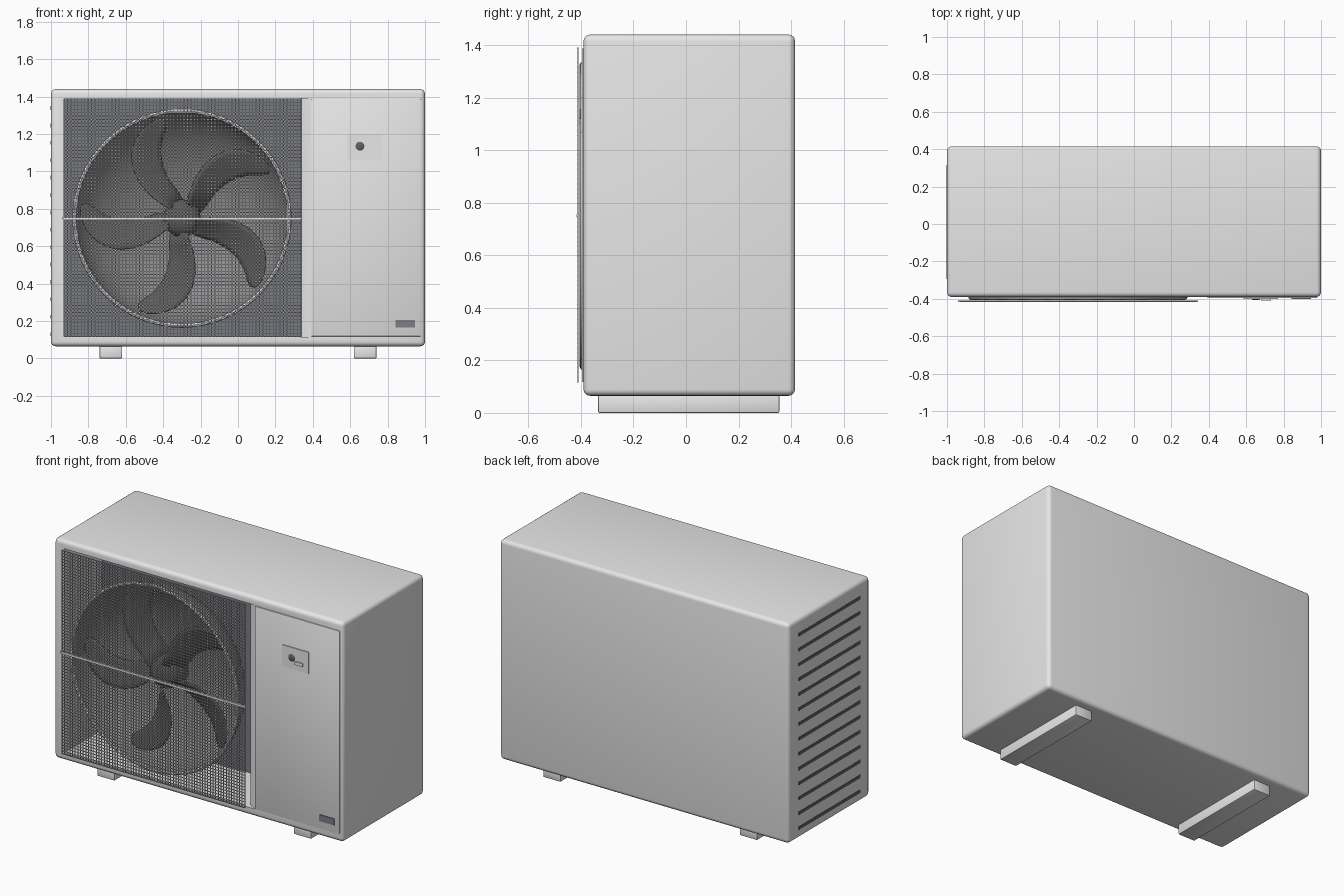
import bpy, bmesh, math
from mathutils import Vector

if "Cube" in bpy.data.objects:
    bpy.data.objects.remove(bpy.data.objects["Cube"])


def material(name, r, g, b):
    m = bpy.data.materials.new(name)
    m.diffuse_color = (r, g, b, 1)
    m.use_nodes = True
    m.node_tree.nodes["Principled BSDF"].inputs["Base Color"].default_value = m.diffuse_color
    return m


CASING = material("casing_white", 0.8, 0.8, 0.8)
WIRE = material("wire_light_grey", 0.62, 0.62, 0.63)
BOWL = material("shroud_grey", 0.28, 0.28, 0.29)
DARK = material("fan_dark_grey", 0.12, 0.12, 0.125)
BADGE = material("badge_blue_grey", 0.20, 0.21, 0.24)

FAN_X, FAN_Z = -0.30, 0.75


def finish(bm, name, mat, smooth=False, recalc=True):
    if recalc:
        bmesh.ops.recalc_face_normals(bm, faces=bm.faces)
    me = bpy.data.meshes.new(name)
    bm.to_mesh(me)
    bm.free()
    me.materials.append(mat)
    ob = bpy.data.objects.new(name, me)
    bpy.context.collection.objects.link(ob)
    if smooth:
        shade(ob)
    return ob


def shade(ob):
    bpy.ops.object.select_all(action='DESELECT')
    ob.select_set(True)
    bpy.context.view_layer.objects.active = ob
    bpy.ops.object.shade_smooth_by_angle(angle=math.radians(35))


def add_box(bm, x0, x1, y0, y1, z0, z1):
    verts = bmesh.ops.create_cube(bm, size=1)["verts"]
    for v in verts:
        v.co = Vector(((x0 + x1) / 2 + v.co.x * (x1 - x0),
                       (y0 + y1) / 2 + v.co.y * (y1 - y0),
                       (z0 + z1) / 2 + v.co.z * (z1 - z0)))


def box(name, mat, *dims, bevel=0.0, segments=2):
    bm = bmesh.new()
    add_box(bm, *dims)
    if bevel:
        bmesh.ops.bevel(bm, geom=bm.edges[:], offset=bevel, segments=segments,
                        profile=0.5, affect='EDGES')
    return finish(bm, name, mat, smooth=bevel > 0)


def lathe(name, mat, profile, cx, cz, steps=64, recalc=True):
    """Spin (radius, y) points around an axis parallel to y."""
    bm = bmesh.new()
    verts = [bm.verts.new((cx + r, y, cz)) for r, y in profile]
    edges = [bm.edges.new(p) for p in zip(verts, verts[1:])]
    bmesh.ops.spin(bm, geom=verts + edges, cent=(cx, 0, cz), axis=(0, 1, 0),
                   angle=math.tau, steps=steps)
    bmesh.ops.remove_doubles(bm, verts=bm.verts, dist=1e-4)
    if not recalc:
        # the shroud faces outward, away from the fan
        bmesh.ops.recalc_face_normals(bm, faces=bm.faces)
        f = max(bm.faces, key=lambda f: f.calc_center_median().y)
        if f.normal.y < 0:
            bmesh.ops.reverse_faces(bm, faces=bm.faces)
    return finish(bm, name, mat, smooth=True, recalc=recalc)


def cut(target, cutter):
    mod = target.modifiers.new("cut", 'BOOLEAN')
    mod.operation = 'DIFFERENCE'
    mod.solver = 'EXACT'
    mod.object = cutter
    bpy.context.view_layer.objects.active = target
    bpy.ops.object.modifier_apply(modifier=mod.name)
    bpy.data.objects.remove(cutter)


# Casing with rounded edges
casing = box("casing", CASING, -1, 1, -0.39, 0.415, 0.065, 1.44, bevel=0.025, segments=4)

# Fan bay, with a slanted right edge beside the service panel
bm = bmesh.new()
bay = [(-0.93, -0.5), (0.39, -0.5), (0.39, -0.39), (0.34, -0.36), (0.34, 0.0), (-0.93, 0.0)]
face = bm.faces.new([bm.verts.new((x, y, 0.115)) for x, y in bay])
ext = bmesh.ops.extrude_face_region(bm, geom=[face])["geom"]
bmesh.ops.translate(bm, vec=(0, 0, 1.275), verts=[v for v in ext if isinstance(v, bmesh.types.BMVert)])
cut(casing, finish(bm, "bay_cutter", CASING))
shade(casing)

# Grey back of the fan bay
box("bay_back", BADGE, -0.93, 0.34, -0.008, 0.0, 0.115, 1.39)

# Dark vent slots in the left side
bm = bmesh.new()
for i in range(14):
    z = 0.13 + i * 0.093
    add_box(bm, -1.002, -0.995, -0.295, 0.315, z - 0.01, z + 0.01)
finish(bm, "vent_slots", DARK)

# Feet
for side, x in (("left", -0.68), ("right", 0.68)):
    box(side + "_foot", CASING, x - 0.06, x + 0.06, -0.335, 0.355, 0, 0.068, bevel=0.005)

# Service panel with its handle plate, knob, tab and badge
box("service_panel", CASING, 0.392, 0.978, -0.396, -0.38, 0.118, 1.387, bevel=0.003)
box("handle_plate", CASING, 0.585, 0.77, -0.401, -0.394, 1.065, 1.2)
lathe("knob", DARK, [(0, -0.406), (0.018, -0.405), (0.025, -0.4), (0.025, -0.396)], 0.652, 1.135, 24)
box("handle_tab", CASING, 0.678, 0.732, -0.408, -0.4, 1.101, 1.121)
box("badge", BADGE, 0.842, 0.945, -0.4, -0.394, 0.165, 0.206)

# Fan shroud bowl and its front ring
arc = [math.radians(a) for a in range(0, 91, 9)]
lathe("fan_shroud", BOWL, [(0.57 * math.cos(a), -0.385 + 0.36 * math.sin(a)) for a in arc],
      FAN_X, FAN_Z, recalc=False)
circle = [math.radians(a) for a in range(0, 361, 45)]
lathe("shroud_ring", CASING, [(0.574 + 0.012 * math.cos(a), -0.393 + 0.012 * math.sin(a)) for a in circle],
      FAN_X, FAN_Z, 96)

# Fan hub
lathe("fan_hub", DARK, [(0, -0.35), (0.04, -0.346), (0.075, -0.33), (0.095, -0.305),
                        (0.1, -0.28), (0.1, -0.2), (0, -0.2)], FAN_X, FAN_Z, 40)

# Five swept blades: radius, start angle, end angle
sections = [(0.08, 143, 78), (0.15, 145, 100), (0.22, 144, 109), (0.30, 140, 110),
            (0.37, 135, 108), (0.43, 129, 104.5), (0.48, 122, 100.5),
            (0.515, 115, 99), (0.535, 109, 100), (0.543, 106, 102)]
bm = bmesh.new()
COLS = 6
for k in range(5):
    rows = []
    for r, a0, a1 in sections:
        row = []
        for c in range(COLS + 1):
            t = c / COLS
            a = math.radians(a0 + (a1 - a0) * t + 72 * k)
            y = -0.29 + (t - 0.5) * 0.08 * (a0 - a1) / 35 - 0.03 * r
            row.append(bm.verts.new((FAN_X + r * math.cos(a), y, FAN_Z + r * math.sin(a))))
        rows.append(row)
    for lo, hi in zip(rows, rows[1:]):
        for c in range(COLS):
            bm.faces.new((lo[c], lo[c + 1], hi[c + 1], hi[c]))
blades = finish(bm, "fan_blades", DARK, smooth=True)
thick = blades.modifiers.new("thickness", 'SOLIDIFY')
thick.thickness = 0.008
thick.offset = 0

# Wire guard across the bay
bm = bmesh.new()
X0, X1, Z0, Z1, HALF = -0.93, 0.335, 0.117, 1.388, 0.002
COUNT = 70
for i in range(COUNT):
    t = i / (COUNT - 1)
    x, z = X0 + (X1 - X0) * t, Z0 + (Z1 - Z0) * t
    add_box(bm, x - HALF, x + HALF, -0.413, -0.409, Z0, Z1)
    add_box(bm, X0, X1, -0.414, -0.410, z - HALF, z + HALF)
finish(bm, "wire_guard", WIRE)

# Cross rod in front of the guard
box("guard_rod", CASING, -0.94, 0.342, -0.416, -0.408, FAN_Z - 0.005, FAN_Z + 0.005)
